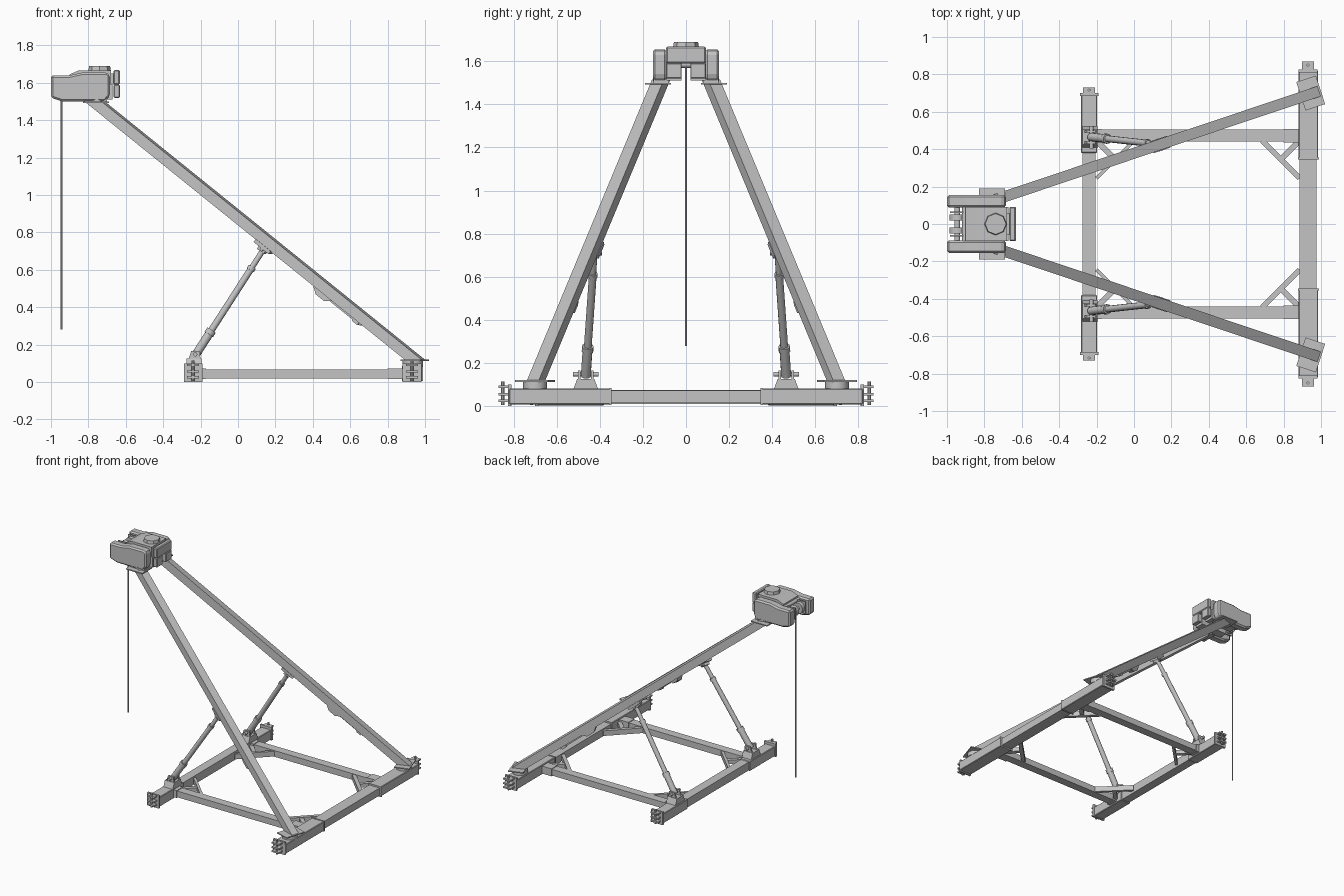
import bpy, bmesh, math
from mathutils import Vector, Matrix

cube = bpy.data.objects.get("Cube")
if cube:
    bpy.data.objects.remove(cube, do_unlink=True)

steel = bpy.data.materials.new("steel_grey")
steel.use_nodes = True
GREY = (0.55, 0.55, 0.55, 1)
steel.diffuse_color = GREY
steel.node_tree.nodes["Principled BSDF"].inputs["Base Color"].default_value = GREY


def finish(name, bm, bevel=0):
    bmesh.ops.recalc_face_normals(bm, faces=bm.faces[:])
    mesh = bpy.data.meshes.new(name)
    bm.to_mesh(mesh)
    bm.free()
    mesh.materials.append(steel)
    ob = bpy.data.objects.new(name, mesh)
    bpy.context.scene.collection.objects.link(ob)
    if bevel:
        mod = ob.modifiers.new("bevel", 'BEVEL')
        mod.width, mod.segments = bevel, 1
    return ob


def box(name, x, y, z, bevel=0):
    """Box from (low, high) pairs; pairs may be given in any order."""
    bm = bmesh.new()
    size = [abs(b - a) for a, b in (x, y, z)]
    mid = [(a + b) / 2 for a, b in (x, y, z)]
    bmesh.ops.create_cube(bm, size=1, matrix=Matrix.Translation(mid) @ Matrix.Diagonal((*size, 1)))
    return finish(name, bm, bevel)


def prism(name, points, direction, bevel=0):
    """Extrude a flat outline of 3D points."""
    bm = bmesh.new()
    face = bm.faces.new([bm.verts.new(p) for p in points])
    new = bmesh.ops.extrude_face_region(bm, geom=[face])["geom"]
    bmesh.ops.translate(bm, vec=direction, verts=[v for v in new if isinstance(v, bmesh.types.BMVert)])
    return finish(name, bm, bevel)


def frame(a, b):
    d = (b - a).normalized()
    side = d.cross(Vector((0, 0, 1))).normalized()
    return d, side, side.cross(d)


def bar(name, a, b, w, h):
    """Rectangular bar between two points, its width kept level."""
    a, b = Vector(a), Vector(b)
    d, side, up = frame(a, b)
    ring = [a + side * w / 2 * i + up * h / 2 * j for i, j in ((-1, -1), (1, -1), (1, 1), (-1, 1))]
    return prism(name, ring, b - a)


def rod(name, a, b, r, r2=None, sides=12):
    a, b = Vector(a), Vector(b)
    bm = bmesh.new()
    turn = (b - a).to_track_quat('Z', 'Y').to_matrix().to_4x4()
    bmesh.ops.create_cone(bm, cap_ends=True, segments=sides, radius1=r, radius2=r2 or r,
                          depth=(b - a).length, matrix=Matrix.Translation((a + b) / 2) @ turn)
    ob = finish(name, bm)
    if sides > 8:
        with bpy.context.temp_override(object=ob, active_object=ob, selected_objects=[ob],
                                       selected_editable_objects=[ob]):
            bpy.ops.object.shade_smooth_by_angle(angle=math.radians(40))
    return ob


def end_fitting(name, x, y, s, length):
    """Forked lug with a drop pin at the end of a base beam."""
    for i, z in enumerate((0.02, 0.05, 0.085)):
        box(f"{name}_lug_{i}", (x - 0.032, x + 0.032), (s * (y - 0.01), s * (y + length)), (z, z + 0.012))
    py = s * (y + length * 0.55)
    rod(f"{name}_pin", (x, py, 0.005), (x, py, 0.115), 0.008, sides=8)
    box(f"{name}_end_plate", (x - 0.05, x + 0.05), (s * (y - 0.015), s * y), (0, 0.1))


# Base beams: slimmer middle, sleeved outer lengths
box("left_beam_middle", (0.885, 0.975), (-0.36, 0.36), (0.015, 0.073))
box("right_beam", (-0.275, -0.205), (-0.69, 0.69), (0.01, 0.075))

for s, side in ((-1, "front"), (1, "back")):
    # Sleeves, collars and end fittings on both base beams
    box(f"{side}_left_sleeve", (0.88, 0.985), (s * 0.35, s * 0.82), (0.008, 0.082), 0.004)
    box(f"{side}_left_collar", (0.876, 0.988), (s * 0.345, s * 0.355), (0.005, 0.085))
    box(f"{side}_right_sleeve", (-0.283, -0.197), (s * 0.38, s * 0.69), (0.004, 0.08), 0.004)
    end_fitting(f"{side}_left_end", 0.93, 0.825, s, 0.045)
    end_fitting(f"{side}_right_end", -0.24, 0.7, s, 0.03)

    # Side rail with sleeves at each end
    box(f"{side}_rail", (-0.2, 0.88), (s * 0.44, s * 0.505), (0.02, 0.068))
    box(f"{side}_rail_left_sleeve", (0.8, 0.88), (s * 0.436, s * 0.509), (0.015, 0.073))
    box(f"{side}_rail_right_sleeve", (-0.2, -0.17), (s * 0.436, s * 0.509), (0.015, 0.073))

    # Corner braces with a short stay into the corner
    for end, x0, k, w in (("left", 0.885, -1, 0.028), ("right", -0.2, 1, 0.02)):
        corner = Vector((x0, s * 0.445, 0.044))
        a, b = corner + Vector((k * 0.2, 0, 0)), corner + Vector((0, -s * 0.2, 0))
        bar(f"{side}_{end}_brace", a, b, w, 0.04)
        bar(f"{side}_{end}_brace_stay", (a + b) / 2, corner, 0.03, 0.03)

    # Leg with level-cut ends
    foot, head = Vector((0.945, s * 0.695, 0.12)), Vector((-0.785, s * 0.115, 1.515))
    d, across, up = frame(foot, head)
    corners = [across * 0.029 * i + up * 0.029 * j for i, j in ((-1, -1), (1, -1), (1, 1), (-1, 1))]
    prism(f"{side}_leg", [foot + o - d * (o.z / d.z) for o in corners], head - foot)

    # Swivel foot and top flange
    rod(f"{side}_foot_swivel", (0.935, s * 0.7, 0.08), (0.935, s * 0.7, 0.115), 0.055)
    plate = box(f"{side}_foot_plate", (-0.055, 0.055), (-0.08, 0.08), (0, 0.008))
    plate.location = (0.945, s * 0.7, 0.113)
    plate.rotation_euler.z = s * math.radians(18)
    box(f"{side}_leg_top_flange", (-0.83, -0.69), (s * 0.07, s * 0.19), (1.492, 1.5))
    box(f"{side}_leg_top_block", (-0.82, -0.7), (s * 0.08, s * 0.15), (1.498, 1.52))

    # Cable guide and fin beneath the leg
    def on_leg(x, drop):
        return foot + (head - foot) * ((foot.x - x) / (foot.x - head.x)) - up * drop
    fin = [on_leg(0.42, 0.025), on_leg(0.455, 0.058), on_leg(0.5, 0.058), on_leg(0.53, 0.025)]
    prism(f"{side}_leg_fin", [p - across * 0.02 for p in fin], across * 0.04)
    bar(f"{side}_leg_guide", on_leg(0.48, 0.034), on_leg(0.68, 0.034), 0.022, 0.014)
    bar(f"{side}_leg_guide_stop", on_leg(0.64, 0.036), on_leg(0.67, 0.036), 0.035, 0.022)

    # Prop pedestal and clevis
    y = s * 0.465
    ped = [(-0.275, y - 0.058, 0.078), (-0.275, y + 0.058, 0.078), (-0.275, y + 0.04, 0.125), (-0.275, y - 0.04, 0.125)]
    prism(f"{side}_prop_pedestal", ped, (0.08, 0, 0))
    for i, o in enumerate((-0.03, 0.03)):
        cheek = [(-0.265, y + o - 0.006, 0.12), (-0.2, y + o - 0.006, 0.12),
                 (-0.205, y + o - 0.006, 0.165), (-0.25, y + o - 0.006, 0.165)]
        prism(f"{side}_prop_cheek_{i}", cheek, (0, 0.012, 0))
    rod(f"{side}_prop_pin", (-0.228, y - 0.06, 0.148), (-0.228, y + 0.06, 0.148), 0.011)

    # Telescopic prop
    low, high = Vector((-0.23, y, 0.14)), on_leg(0.165, 0.045)
    spans = (("base", 0, 0.22, 0.023), ("ring", 0.2, 0.24, 0.027), ("tube", 0.2, 0.82, 0.018),
             ("tube_ring", 0.8, 0.83, 0.022), ("tip", 0.82, 1, 0.015))
    for part, t0, t1, r in spans:
        rod(f"{side}_prop_{part}", low.lerp(high, t0), low.lerp(high, t1), r)
    bar(f"{side}_prop_mount", on_leg(0.2, 0.036), on_leg(0.12, 0.036), 0.066, 0.02)
    bar(f"{side}_prop_lug", on_leg(0.18, 0.05), on_leg(0.145, 0.05), 0.045, 0.03)
    pin_at = on_leg(0.165, 0.052)
    rod(f"{side}_prop_top_pin", pin_at - across * 0.034, pin_at + across * 0.034, 0.009, sides=8)

    # Winch head side housing
    outline = [(-1, 1.52), (-0.94, 1.5), (-0.71, 1.5), (-0.685, 1.53), (-0.685, 1.64),
               (-0.7, 1.655), (-0.83, 1.655), (-0.9, 1.64), (-1, 1.64)]
    prism(f"{side}_head_housing", [(x, s * 0.088, z) for x, z in outline], (0, s * 0.066, 0), 0.014)
    box(f"{side}_pulley_bracket", (-0.985, -0.9), (s * 0.058, s * 0.068), (1.54, 1.63))
    rod(f"{side}_pulley", (-0.945, s * 0.02, 1.585), (-0.945, s * 0.05, 1.585), 0.042, sides=16)

    # Slotted lower body halves
    box(f"{side}_head_lower_body", (-0.9, -0.67), (s * 0.02, s * 0.09), (1.51, 1.59))
    box(f"{side}_motor_lower", (-0.665, -0.632), (s * 0.02, s * 0.092), (1.52, 1.59), 0.004)

# Winch head centre
prism("head_body", [(-0.9, -0.09, 1.59), (-0.68, -0.09, 1.59), (-0.68, -0.09, 1.667), (-0.85, -0.09, 1.667),
                    (-0.9, -0.09, 1.645)], (0, 0.18, 0))
box("motor_mount", (-0.69, -0.66), (-0.06, 0.06), (1.59, 1.65))
box("motor_plate", (-0.665, -0.632), (-0.092, 0.092), (1.59, 1.668), 0.006)
rod("head_cap", (-0.74, 0, 1.665), (-0.74, 0, 1.69), 0.06, 0.056, sides=8)
rod("pulley_axle", (-0.945, -0.09, 1.585), (-0.945, 0.09, 1.585), 0.016)
rod("guide_roller", (-0.905, -0.09, 1.62), (-0.905, 0.09, 1.62), 0.014)

# Hanging rope
rod("rope", (-0.943, 0, 0.28), (-0.943, 0, 1.58), 0.005, sides=8)
